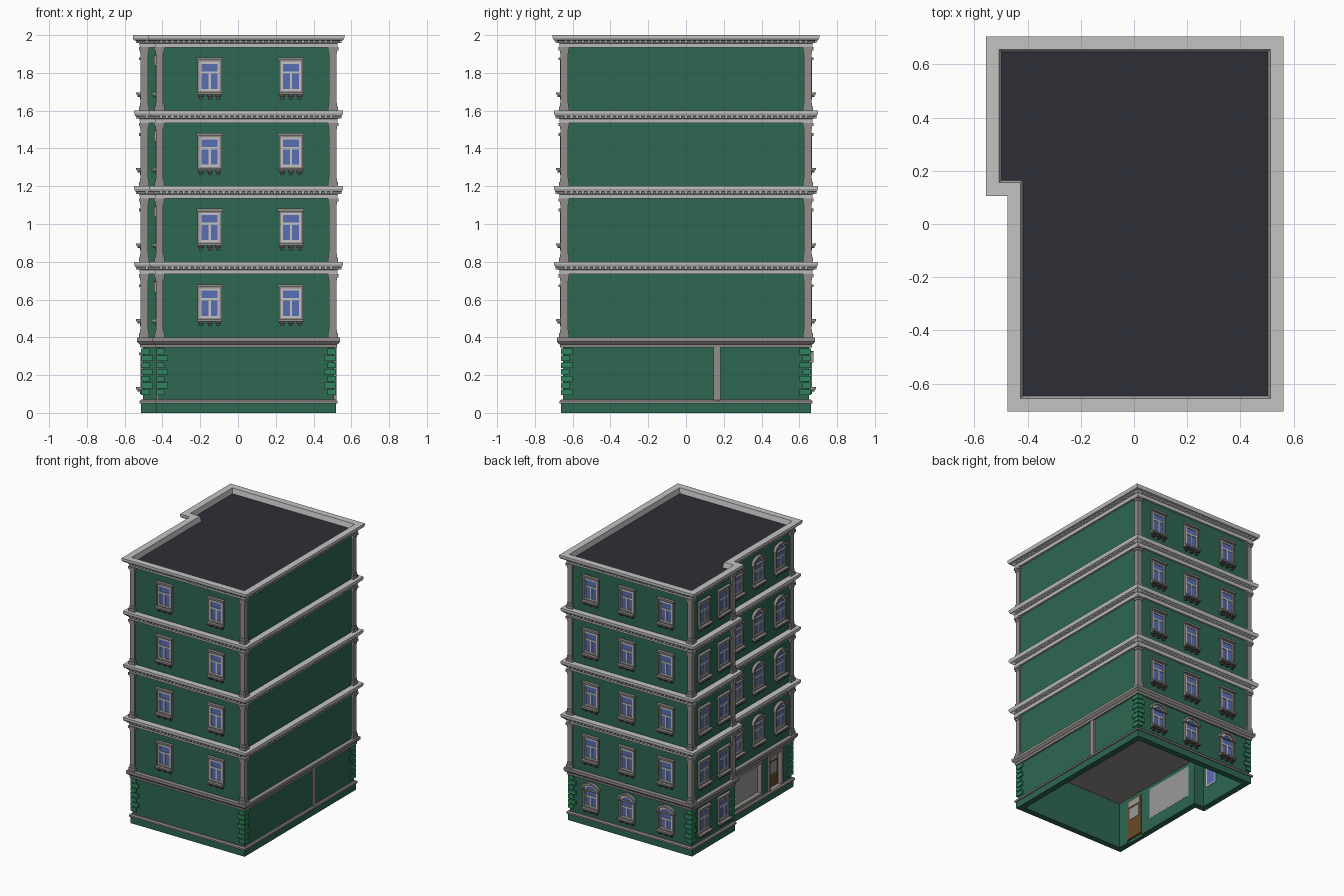
import bpy, bmesh, math
from mathutils import Vector

if "Cube" in bpy.data.objects:
    bpy.data.objects.remove(bpy.data.objects["Cube"])

def mat(name, r, g, b):
    m = bpy.data.materials.new(name)
    m.diffuse_color = (r, g, b, 1)
    m.use_nodes = True
    m.node_tree.nodes["Principled BSDF"].inputs["Base Color"].default_value = m.diffuse_color
    return m

GREEN = mat("wall green", .027, .135, .083)
QUOIN = mat("quoin green", .03, .23, .11)
LIGHT = mat("light stone", .56, .55, .55)
STONE = mat("mid stone", .29, .27, .26)
GLASS = mat("blue glass", .10, .155, .45)
ROOF = mat("roof dark", .027, .027, .037)
WOOD = mat("door brown", .14, .07, .02)
DARK = mat("dark brackets", .08, .07, .07)
PANE = mat("shop glass grey", .32, .32, .31)

R, L, N, Y, S = .509, -.503, -.422, .652, .16   # right, left, notch x, half depth, step y
PLAN = [Vector(p) for p in ((R, -Y), (R, Y), (L, Y), (L, S), (N, S), (N, -Y))]
parts = {}

def part(name, m):
    return parts.setdefault(name, (bmesh.new(), m))[0]

def loft(bm, loops, closed=False):
    rows = [[bm.verts.new(p) for p in lp] for lp in loops]
    k = len(rows)
    for i in range(k if closed else k - 1):
        a, b = rows[i], rows[(i + 1) % k]
        for j in range(len(a)):
            q = (j + 1) % len(a)
            bm.faces.new((a[j], a[q], b[q], b[j]))
    if not closed:
        bm.faces.new(rows[0][::-1])
        bm.faces.new(rows[-1])

def offset(d):
    out = []
    for i, p in enumerate(PLAN):
        a, b = (p - PLAN[i - 1]).normalized(), (PLAN[(i + 1) % 6] - p).normalized()
        n1, n2 = Vector((a.y, -a.x)), Vector((b.y, -b.x))
        out.append(p + (n1 + n2) * d / (1 + n1.dot(n2)))
    return out

def band(name, m, profile):            # closed profile swept round the plan
    loft(part(name, m), [[(p.x, p.y, z) for p in offset(d)] for d, z in profile], True)

def slab(name, m, d, z0, z1):
    loft(part(name, m), [[(p.x, p.y, z) for p in offset(d)] for z in (z0, z1)])

def box(name, m, x0, x1, y0, y1, z0, z1):
    loft(part(name, m), [[(x0, y0, z), (x1, y0, z), (x1, y1, z), (x0, y1, z)] for z in (z0, z1)])

# wall-local placement: u along the wall, v outwards
def place(F, pts, v):
    px, py, nx, ny = F
    return [(px - ny * u + nx * v, py + nx * u + ny * v, z) for u, z in pts]

def prism(name, m, F, pts, v0, v1):
    loft(part(name, m), [place(F, pts, v0), place(F, pts, v1)])

def rect(u0, u1, z0, z1):
    return [(u0, z0), (u1, z0), (u1, z1), (u0, z1)]

def frame(name, m, F, outer, inner, v0, v1):
    loft(part(name, m), [place(F, o, v) for o, v in
                         ((outer, v0), (outer, v1), (inner, v1), (inner, v0))], True)

def opening(w, z0, z1, rise):
    pts = [(-w, z0), (w, z0)]
    n = 8 if rise else 1
    for i in range(n + 1):
        t = math.pi * i / n
        pts.append((w * math.cos(t), z1 + rise * math.sin(t)))
    return pts

def window(F, z, rise=0, h=.172, back=0):
    # surround, sash frame, pane, T-shaped bars
    a, b, c = (opening(w, z + e, z + h - e, rise) for w, e in ((.064, 0), (.053, .008), (.042, .019)))
    frame("window_surrounds", STONE, F, a, b, 0, .014)
    frame("window_sashes", LIGHT, F, b, c, back, .010)
    prism("window_panes", GLASS, F, c, back, .004)
    t = z + h * .62
    prism("window_bars", LIGHT, F, rect(-.043, .043, t - .006, t + .006), 0, .009)
    prism("window_bars", LIGHT, F, rect(-.006, .006, z + .018, t), 0, .009)
    # head moulding, sill and brackets
    if rise:
        frame("window_heads", STONE, F, opening(.072, z + h - .012, z + h + .004, rise + .004),
              opening(.060, z + h - .008, z + h - .006, rise), 0, .022)
    else:
        prism("window_heads", STONE, F, rect(-.070, .070, z + h, z + h + .014), 0, .022)
    prism("window_sills", STONE, F, rect(-.066, .066, z - .010, z + .002), 0, .036)
    for u in (-.046, 0, .046):
        prism("sill_brackets", DARK, F, rect(u - .015, u + .015, z - .022, z - .010), 0, .028)
        prism("sill_brackets", DARK, F, rect(u - .009, u + .009, z - .036, z - .022), 0, .016)

# ground floor: hollow shell with door and shop openings
T, G = .035, "ground_walls"
ZG = .36
box(G, GREEN, N, R, -Y, -Y + T, 0, ZG)
box(G, GREEN, R - T, R, -Y, Y, 0, ZG)
box(G, GREEN, L, R, Y - T, Y, 0, ZG)
box(G, GREEN, L, L + T, S, Y, 0, ZG)
box(G, GREEN, L, N + T, S, S + T, 0, ZG)
D0, D1, W0, W1 = -.53, -.38, -.29, .13
for y0, y1, z0, z1 in ((-Y, D0, 0, ZG), (D0, D1, .325, ZG), (D1, W0, 0, ZG),
                       (W0, W1, 0, .09), (W0, W1, .325, ZG), (W1, S, 0, ZG)):
    box(G, GREEN, N, N + T, y0, y1, z0, z1)

# door and shop window
x = N + .024
box("door", WOOD, x, x + .014, D0, D1, .02, .325)
box("door_glass", PANE, x - .003, x + .017, D0 + .025, D1 - .025, .17, .255)
box("door_glass", PANE, x - .003, x + .017, D0 + .015, D1 - .015, .27, .315)
box("shop_window", PANE, x, x + .012, W0, W1, .09, .325)
for y0, y1, z in ((D0, D1, .065), (W0, W1, .09)):
    c, w = (y0 + y1) / 2, (y1 - y0) / 2
    frame("shop_frames", STONE, (N, c, -1, 0), rect(-w - .012, w + .012, z - .012, .337),
          rect(-w + .006, w - .006, z + .004, .319), -.03, .010)

# upper storeys, ceiling, roof
slab("upper_walls", GREEN, 0, .36, 1.95)
slab("ground_ceiling", STONE, -.02, .352, .362)
slab("roof", ROOF, 0, 1.945, 1.962)

# plinth
band("plinth", GREEN, [(-.02, 0), (.010, 0), (.010, .05), (-.02, .05)])
band("plinth_trim", STONE, [(-.02, .05), (.018, .05), (.018, .062), (.010, .07), (-.02, .07)])

# cornices
band("ground_cornice", STONE, [(-.02, .345), (.014, .345), (.016, .362), (.024, .368),
                               (.032, .378), (.032, .398), (-.02, .398)])
LEVELS = (.8, 1.2, 1.6, 2.0)
for z in LEVELS:
    o = .054 if z == 2 else .047
    inner = [(-.008, z - .045), (-.002, z)] if z < 2 else []
    prof = [(0, z - .066), (.016, z - .066), (.019, z - .044), (.028, z - .038), (.034, z - .030),
            (o - .006, z - .027), (o, z - .014), (o, z)]
    prof += [(.004, z), (-.006, z - .045)] if z == 2 else [(-.01, z), (-.01, z - .066)]
    band("cornices", LIGHT, prof)

# dentils under each cornice
for z in LEVELS:
    for i, p in enumerate(PLAN):
        q = PLAN[(i + 1) % 6]
        d = (q - p).normalized()
        length = (q - p).length
        n = max(2, int(length / .03))
        for k in range(n):
            c = p + d * length * (k + .5) / n
            prism("dentils", LIGHT, (c.x, c.y, d.y, -d.x), rect(-.007, .007, z - .042, z - .028), .015, .038)

# corner pilasters and quoins
CORNERS = ((R, -Y, -1, 1), (R, Y, -1, -1), (L, Y, 1, -1), (L, S, 1, 1), (N, -Y, 1, 1))

def corner_box(name, m, c, out, lx, ly, z0, z1):
    cx, cy, sx, sy = c
    xs, ys = sorted((cx - sx * out, cx + sx * lx)), sorted((cy - sy * out, cy + sy * ly))
    box(name, m, *xs, *ys, z0, z1)

for c in CORNERS:
    for z in LEVELS:
        b = z - .4
        for out, l, z0, z1 in ((.012, .026, b, z - .065), (.020, .032, b, b + .022),
                               (.016, .029, b + .022, b + .04), (.016, .029, z - .098, z - .082),
                               (.022, .033, z - .082, z - .064)):
            corner_box("pilasters", STONE, c, out, l, l, z0, z1)
    for k in range(7):
        z0 = .094 + k * .036
        lx, ly = (.052, .034) if k % 2 else (.034, .052)
        corner_box("quoins", QUOIN, c, .010, lx, ly, z0, z0 + .030)

# side wall strip
box("side_strip", STONE, R - .01, R + .012, .145, .182, .065, .35)

# windows
BACK = (.33, .03, -.295)
for f in range(4):
    z = .495 + .4 * f
    for x in (-.15, .28):
        window((x, -Y, 0, -1), z)
    for x in BACK:
        window((x, Y, 0, 1), z)
    for y in (.51, .28):
        window((L, y, -1, 0), z)
    for y in (0, -.25, -.51):
        window((N, y, -1, 0), z, .04, .155)
for x in BACK:
    window((x, Y, 0, 1), .135, .04, .145, -.038)
for y in (.51, .28):
    window((L, y, -1, 0), .135, 0, .172, -.038)

# write out the objects
for name, (bm, m) in parts.items():
    bmesh.ops.recalc_face_normals(bm, faces=bm.faces)
    me = bpy.data.meshes.new(name)
    bm.to_mesh(me)
    bm.free()
    me.materials.append(m)
    bpy.context.collection.objects.link(bpy.data.objects.new(name, me))
